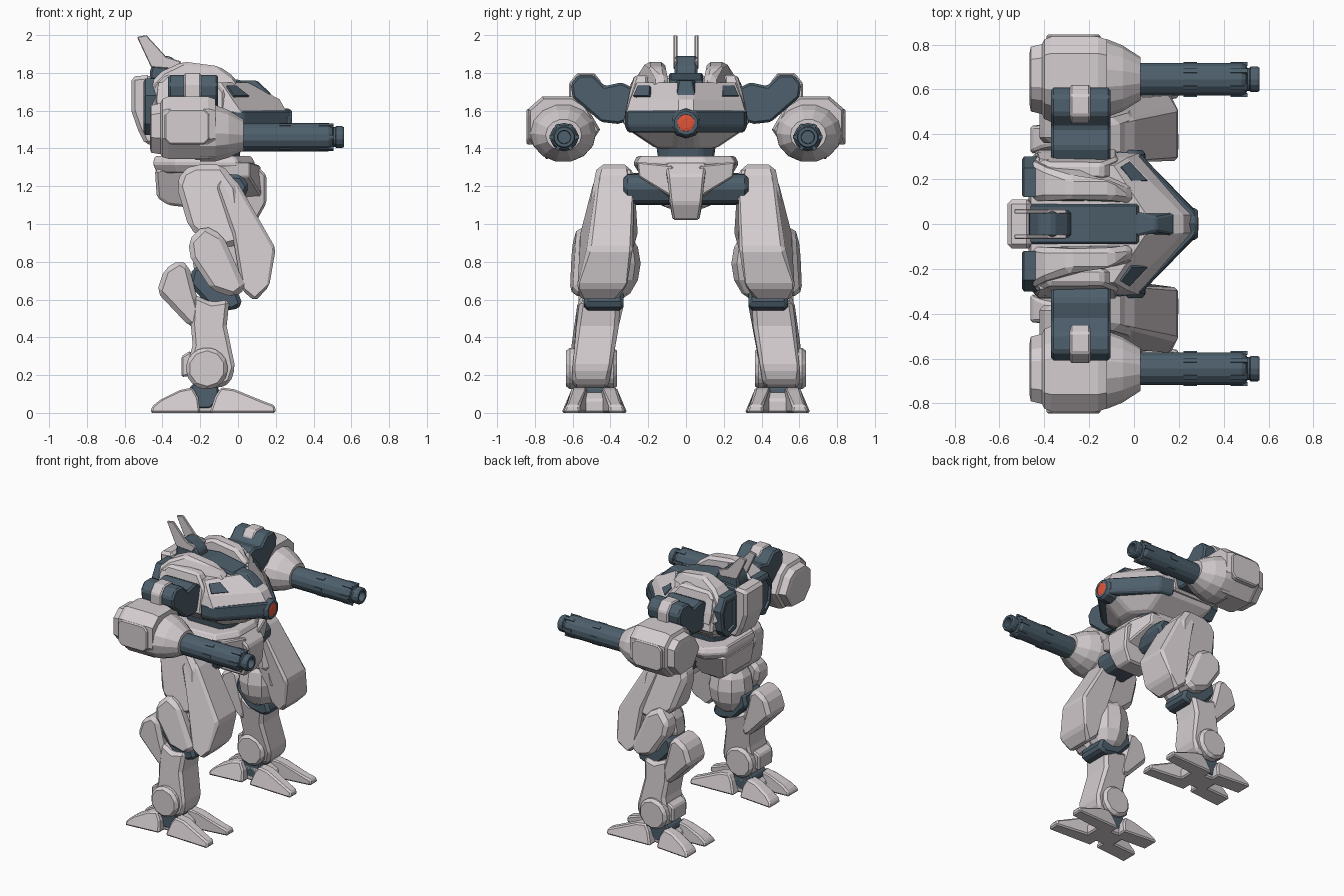
import bpy, bmesh, math
from mathutils import Vector


def material(name, rgb):
    m = bpy.data.materials.new(name)
    m.diffuse_color = (*rgb, 1)
    return m


PALE = material("pale armour", (0.66, 0.61, 0.63))
DARK = material("dark blue steel", (0.075, 0.115, 0.15))
RED = material("red lens", (0.75, 0.09, 0.04))


def loft(name, rings, mat, bevel=0.0, pair=False):
    """Skin closed rings of points; pair adds the twin on the other side."""
    bm = bmesh.new()
    vs = [[bm.verts.new(p) for p in r] for r in rings]
    n = len(rings[0])
    for a, b in zip(vs, vs[1:]):
        for i in range(n):
            j = (i + 1) % n
            bm.faces.new((a[i], a[j], b[j], b[i]))
    bm.faces.new(vs[0][::-1])
    bm.faces.new(vs[-1])
    bmesh.ops.recalc_face_normals(bm, faces=bm.faces)
    me = bpy.data.meshes.new(name)
    bm.to_mesh(me)
    bm.free()
    me.materials.append(mat)
    ob = bpy.data.objects.new(name, me)
    bpy.context.collection.objects.link(ob)
    if bevel:
        b = ob.modifiers.new("bevel", 'BEVEL')
        b.width, b.segments, b.limit_method = bevel, 1, 'ANGLE'
        b.angle_limit = math.radians(25)
    if pair:
        m = ob.modifiers.new("mirror", 'MIRROR')
        m.use_axis = (False, True, False)
        m.use_mirror_merge = False
    return ob


def slab(name, pts, y, mat, bevel=0.02, pair=True):
    """Side profile (x, z[, y0, y1]) given thickness in y."""
    pts = [p if len(p) == 4 else (*p, *y) for p in pts]
    return loft(name, [[(p[0], p[2], p[1]) for p in pts],
                       [(p[0], p[3], p[1]) for p in pts]], mat, bevel, pair)


def plan(name, layers, mat, bevel=0.015):
    """Stack of symmetric plans: (z, half outline from front to back)."""
    return loft(name, [[(x, y, z) for x, y in h] + [(x, -y, z) for x, y in h[::-1]]
                       for z, h in layers], mat, bevel)


def along_x(name, prof, centre, layers, mat, bevel=0.0, pair=True):
    """Profile in (y, z) scaled about a centre along x: layers of (x, scale)."""
    cy, cz = centre
    return loft(name, [[(x, cy + (y - cy) * s, cz + (z - cz) * s) for y, z in prof]
                       for x, s in layers], mat, bevel, pair)


def circle(cu, cv, r, n=12):
    return [(cu + r * math.cos(math.tau * (i + .5) / n),
             cv + r * math.sin(math.tau * (i + .5) / n)) for i in range(n)]


# --- torso -----------------------------------------------------------------
plan("lower_torso", [
    (1.40, [(0.08, 0.06), (0.0, 0.15), (-0.32, 0.16), (-0.42, 0.08)]),
    (1.50, [(0.23, 0.05), (0.0, 0.30), (-0.42, 0.31), (-0.46, 0.14)]),
    (1.60, [(0.25, 0.04), (0.0, 0.31), (-0.43, 0.33), (-0.47, 0.14)])], PALE)
WALL = [(1.66, (0.22, 0.04), (-0.03, 0.295)), (1.75, (0.05, 0.05), (-0.09, 0.26))]
plan("upper_torso", [
    (1.59, [(0.26, 0.04), (0.02, 0.315), (-0.42, 0.33), (-0.47, 0.14)]),
    (WALL[0][0], [*WALL[0][1:], (-0.43, 0.32), (-0.47, 0.14)]),
    (WALL[1][0], [*WALL[1][1:], (-0.42, 0.29), (-0.46, 0.13)])], PALE, 0.0)
plan("snout_band", [(1.485, [(0.27, 0.05), (0.02, 0.29), (-0.08, 0.31)]),
                    (1.52, [(0.285, 0.05), (0.03, 0.31), (-0.08, 0.325)]),
                    (1.60, [(0.275, 0.05), (0.03, 0.31), (-0.08, 0.325)])], DARK, 0.008)
slab("shoulder_hump", [(-0.46, 1.58, .10, .32), (-0.46, 1.75, .10, .28), (-0.40, 1.81, .11, .25),
                       (-0.29, 1.86, .11, .21), (-0.10, 1.835, .11, .21), (-0.02, 1.78, .10, .15),
                       (0.0, 1.74, .09, .14), (-0.06, 1.58, .09, .33)], None, PALE, 0.02)
slab("shoulder_side", [(-0.44, 1.52), (-0.44, 1.73, .2, .30), (-0.38, 1.79, .2, .27),
                       (-0.14, 1.79, .2, .27), (-0.07, 1.70, .2, .30), (-0.07, 1.52)],
     (.2, .335), PALE, 0.015)


# angled intake plates on the upper chest
def wall_point(u, v):
    ends = [Vector((*b, z)).lerp(Vector((*a, z)), u) for z, a, b in WALL]
    return ends[0].lerp(ends[1], v)


quad = [wall_point(*c) for c in ((.06, .15), (.40, .15), (.36, .75), (.08, .75))]
nrm = (quad[1] - quad[0]).cross(quad[3] - quad[0]).normalized()
nrm *= 1 if nrm.x > 0 else -1
loft("chest_intake", [[p - nrm * .01 for p in quad], [p + nrm * .009 for p in quad]], DARK, 0, True)

# cockpit, spine, head and fins
plan("cockpit", [(1.64, [(0.19, 0.05), (0.0, 0.085), (-0.1, 0.085)]),
                 (1.69, [(0.175, 0.045), (0.0, 0.08), (-0.1, 0.08)]),
                 (1.76, [(0.10, 0.03), (0.02, 0.05), (-0.09, 0.05)])], DARK, 0.008)
slab("spine", [(-0.48, 1.6), (-0.48, 1.77), (-0.2, 1.8), (0.02, 1.76), (0.04, 1.6)],
     (-.09, .09), DARK, 0.01, False)
slab("head", [(-0.47, 1.74), (-0.465, 1.82), (-0.42, 1.89), (-0.36, 1.89), (-0.29, 1.83), (-0.27, 1.74)],
     (-.06, .06), DARK, 0.012, False)
slab("head_fin", [(-0.46, 1.83), (-0.535, 1.99), (-0.485, 2.0), (-0.38, 1.885), (-0.30, 1.86),
                  (-0.33, 1.82)], (.046, .066), PALE, 0.004)

# nose lens
along_x("nose_ring", circle(0, 1.535, .075, 10), (0, 1.535),
        [(0.2, 1.1), (0.27, 1), (0.285, .85), (0.285, .62), (0.278, .6)], DARK, 0, False)
along_x("nose_lens", circle(0, 1.535, .046, 10), (0, 1.535), [(0.27, 1), (0.283, 1), (0.287, .6)], RED, 0, False)

# back plate and rear vents
slab("back_plate", [(-0.565, 1.78), (-0.46, 1.79), (-0.42, 1.42), (-0.49, 1.42), (-0.53, 1.5), (-0.565, 1.6)],
     (-.11, .11), PALE, 0.02, False)
along_x("rear_vent", [(.12, 1.5), (.22, 1.47), (.28, 1.53), (.30, 1.68), (.25, 1.77), (.12, 1.77)],
        (.2, 1.62), [(-0.42, 1), (-0.49, 1), (-0.5, .88), (-0.5, .72), (-0.485, .68)], DARK)

# --- arms ------------------------------------------------------------------
along_x("upper_arm", [(.26, 1.56), (.28, 1.72), (.34, 1.75), (.43, 1.73), (.49, 1.79), (.57, 1.79),
                      (.61, 1.74), (.60, 1.67), (.53, 1.61), (.45, 1.54), (.36, 1.53)],
        (.45, 1.65), [(-0.37, 1), (-0.105, 1)], DARK, 0.012)
along_x("elbow_clamp", [(.45, 1.66), (.45, 1.755), (.485, 1.8), (.575, 1.8), (.62, 1.745), (.62, 1.62), (.5, 1.6)],
        (.53, 1.7), [(-0.285, 1), (-0.195, 1)], PALE, 0.008)
POD = [(.835, 1.45), (.835, 1.61), (.76, 1.675), (.60, 1.675), (.53, 1.63), (.455, 1.5), (.55, 1.355), (.74, 1.345)]
along_x("gun_pod", POD, (.65, 1.48),
        [(-0.465, .62), (-0.46, .76), (-0.41, .82), (-0.40, .93), (-0.37, 1), (-0.16, 1), (-0.12, .93)], PALE)
collar = [(.65 + .17 * math.cos(a), 1.48 + .15 * math.sin(a)) for a in [math.tau * i / 14 for i in range(14)]]
along_x("pod_collar", collar, (.645, 1.46), [(-0.2, 1.03), (-0.12, 1.02), (-0.05, .86), (0.03, .56), (0.03, .4)], PALE)
slab("pod_side_panel", [(-0.39, 1.45), (-0.39, 1.58), (-0.36, 1.61), (-0.18, 1.61), (-0.15, 1.58), (-0.15, 1.45),
                        (-0.18, 1.42), (-0.36, 1.42)], (.78, .845), PALE, 0.008)
slab("pod_foot", [(-0.23, 1.34), (-0.23, 1.42), (-0.16, 1.42), (-0.16, 1.34)], (.58, .7), PALE, 0.006)
BY, BZ = .645, 1.46
along_x("gun_barrel", circle(BY, BZ, .075, 14), (BY, BZ),
        [(0.0, 1), (0.48, 1), (0.50, .85), (0.505, .7), (0.515, .7), (0.52, .78), (0.55, .78), (0.56, .7),
         (0.56, .48), (0.51, .45)], DARK)
for i in range(6):
    a = math.tau * i / 6
    for x0, x1 in ((0.22, 0.28), (0.43, 0.505)):
        d, t = Vector((0, math.cos(a), math.sin(a))), Vector((0, -math.sin(a), math.cos(a)))
        c = Vector((0, BY, BZ))
        loft("barrel_rib", [[Vector((x, 0, 0)) + c + d * r + t * s for r, s in
                             ((.06, -.01), (.078, -.01), (.078, .01), (.06, .01))] for x in (x0, x1)], DARK, 0, True)

# --- waist and pelvis --------------------------------------------------------
plan("waist", [(1.3, [(0.0, .08), (-0.05, .14), (-0.3, .14), (-0.35, .08)]),
               (1.43, [(0.02, .08), (-0.03, .16), (-0.32, .16), (-0.37, .08)])], DARK)
plan("hip_belt", [(1.27, [(0.07, .10), (-0.02, .23), (-0.32, .25), (-0.43, .15)]),
                  (1.32, [(0.09, .10), (0.0, .265), (-0.33, .28), (-0.45, .17)]),
                  (1.36, [(0.07, .09), (-0.02, .24), (-0.32, .26), (-0.44, .15)])], PALE, 0.008)
slab("rear_pelvis", [(-0.44, 1.29, -.18, .18), (-0.43, 1.14, -.16, .16), (-0.37, 1.1, -.15, .15),
                     (-0.2, 1.08, -.1, .1), (-0.12, 1.29, -.24, .24), (-0.3, 1.29, -.24, .24)],
     None, PALE, 0.015, False)
slab("front_pelvis", [(-0.15, 1.31, -.13, .13), (0.08, 1.33, -.11, .11), (0.15, 1.26, -.10, .10),
                      (0.15, 1.11, -.085, .085), (0.1, 1.02, -.07, .07), (-0.1, 1.02, -.07, .07)],
     None, PALE, 0.012, False)
loft("hip_wing", [[(0.12, .07, 1.31), (0.13, .07, 1.14), (0.0, .07, 1.12), (0.0, .07, 1.31)],
                  [(0.06, .26, 1.33), (0.06, .25, 1.25), (-0.1, .25, 1.25), (-0.1, .26, 1.33)]], PALE, .008, True)
slab("hip_joint", [(-0.22, 1.22), (-0.14, 1.27), (0.02, 1.26), (0.06, 1.2), (0.02, 1.11), (-0.15, 1.1)],
     (.05, .33), DARK)

# --- legs ------------------------------------------------------------------
slab("upper_thigh", [(-0.325, 1.2, .33, .47), (-0.30, 1.28, .33, .46), (-0.23, 1.315, .31, .46),
                     (-0.08, 1.315, .29, .47), (0.0, 1.2, .27, .50), (0.04, 0.9, .28, .54),
                     (-0.12, 0.86, .28, .55), (-0.26, 0.98, .31, .54)], None, PALE, 0.03)
slab("thigh_plate", [(-0.08, 1.30, .28, .46), (0.005, 1.21, .265, .48), (0.2, 0.87, .28, .52),
                     (0.165, 0.67, .30, .59), (0.09, 0.59, .37, .55), (0.02, 0.65, .34, .58),
                     (-0.03, 0.95, .27, .55), (-0.12, 1.2, .27, .50)], None, PALE, 0.018)
# faceted knee bulge
rings = []
for k in range(7):
    a = math.radians(-75 + 25 * k)
    rings.append([(x, y, .79 + .205 * math.sin(a)) for x, y in circle(-.09, .395, .155 * math.cos(a), 10)])
loft("knee_bulge", rings, PALE, 0, True)
slab("knee_pad", [(-0.265, .91, .46, .60), (-0.25, .82, .46, .62), (-0.14, .65, .46, .62), (-0.02, .61, .46, .60),
                  (0.045, .66, .46, .60), (-0.08, .94, .46, .59), (-0.18, .995, .46, .57)], None, PALE, 0.028)
slab("knee_joint", [(-0.26, .68), (-0.24, .77), (-0.16, .78), (0.0, .64), (0.025, .57), (-0.03, .54), (-0.15, .56)],
     (.33, .54), DARK, 0.02)
slab("calf", [(-0.43, .64), (-0.39, .76), (-0.31, .81), (-0.26, .78), (-0.23, .66), (-0.19, .52),
              (-0.20, .44), (-0.26, .46)], (.36, .57), PALE, 0.025)
slab("shin", [(-0.24, .63, .36, .56), (-0.14, .585, .34, .57), (-0.045, .60, .35, .56), (-0.06, .46, .36, .58),
              (-0.015, .24, .39, .61), (-0.04, .16, .41, .60), (-0.10, .13, .41, .60), (-0.24, .15, .41, .60),
              (-0.27, .24, .39, .61), (-0.24, .36, .38, .60), (-0.25, .47, .36, .58)], None, PALE, 0.02)
slab("ankle_disc", circle(-.165, .235, .115, 10), (.365, .635), PALE, 0.02)
slab("heel_guard", [(-0.30, .19), (-0.30, .30), (-0.25, .33), (-0.2, .2)], (.42, .58), PALE, 0.01)
slab("ankle_joint", circle(-.18, .1, .085, 8), (.40, .575), DARK, 0.01)

# feet: middle block, two front toes and two rear toes
slab("foot_core", [(-0.27, 0), (-0.29, .07), (-0.25, .11), (-0.1, .11), (-0.04, .07), (-0.04, 0)],
     (.40, .57), PALE, 0.01)
for name, side in (("inner", -1), ("outer", 1)):
    def toe(label, pts):
        slab(f"{name}_{label}", [(x, z, .485 + side * a, .485 + side * b) for x, z, a, b in pts], None, PALE, .01)
    toe("front_toe", [(-0.15, 0, .03, .15), (-0.12, .09, .04, .13), (-0.09, .135, .04, .12), (-0.02, .125, .04, .12),
                      (0.14, .06, .07, .14), (0.195, .04, .08, .15), (0.2, 0, .075, .165)])
    toe("rear_toe", [(-0.2, 0, .03, .15), (-0.21, .08, .04, .13), (-0.24, .135, .04, .12), (-0.31, .12, .04, .12),
                     (-0.41, .07, .05, .14), (-0.455, .035, .05, .16), (-0.465, 0, .045, .175)])
